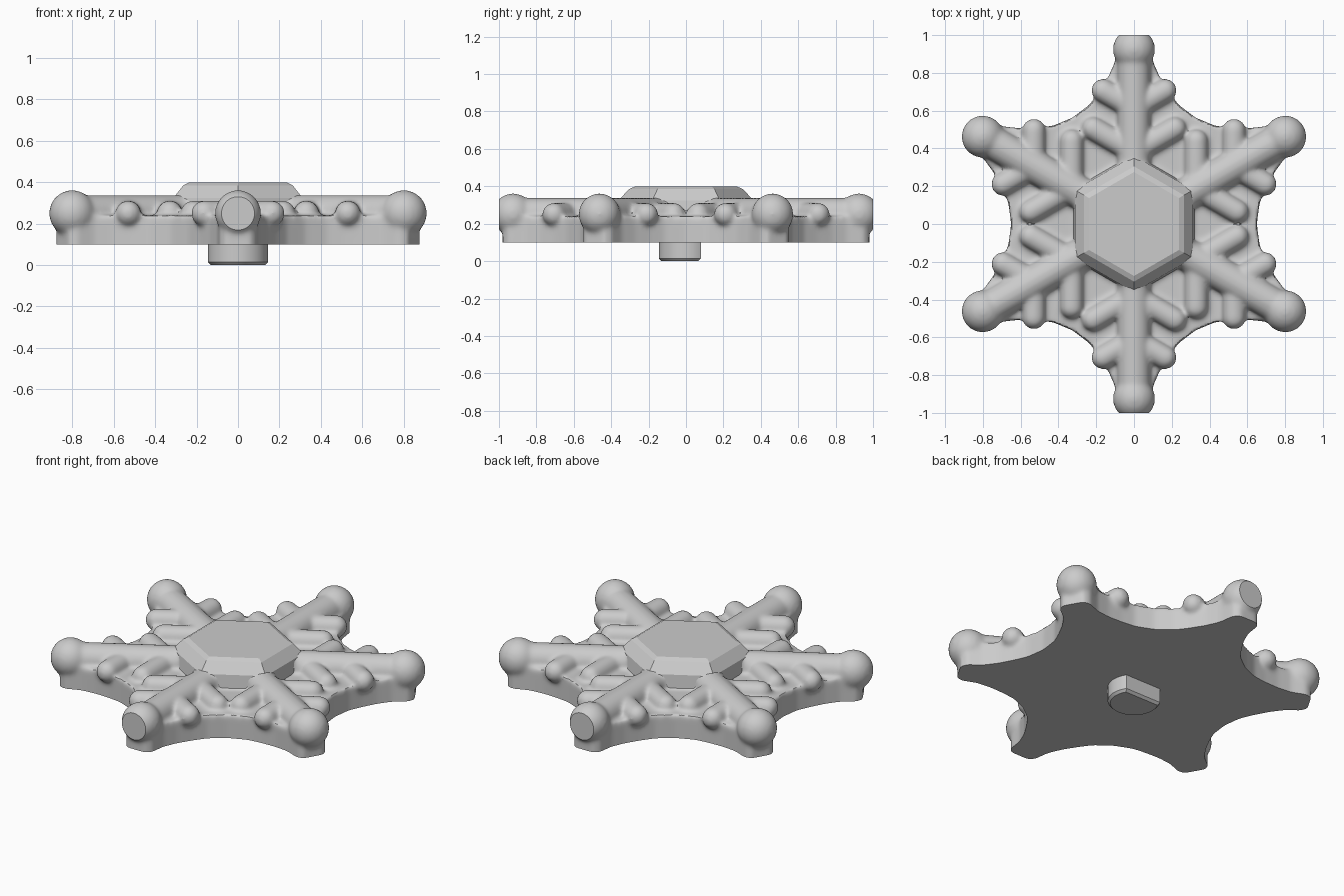
import bpy, bmesh, math
from mathutils import Vector, Matrix

if "Cube" in bpy.data.objects:
    bpy.data.objects.remove(bpy.data.objects["Cube"], do_unlink=True)

grey = bpy.data.materials.new("plain grey")
grey.use_nodes = True
grey.diffuse_color = (0.6, 0.6, 0.6, 1)
grey.node_tree.nodes["Principled BSDF"].inputs["Base Color"].default_value = (0.6, 0.6, 0.6, 1)

MID = 0.25      # height of the arm centre lines
UNDER = 0.1     # height of the flat underside


def finish(name, bm, angle):
    bmesh.ops.recalc_face_normals(bm, faces=bm.faces[:])
    mesh = bpy.data.meshes.new(name)
    bm.to_mesh(mesh)
    bm.free()
    mesh.materials.append(grey)
    obj = bpy.data.objects.new(name, mesh)
    bpy.context.collection.objects.link(obj)
    bpy.ops.object.select_all(action='DESELECT')
    obj.select_set(True)
    bpy.context.view_layer.objects.active = obj
    bpy.ops.object.shade_smooth_by_angle(angle=math.radians(angle))
    return obj


def ball(bm, centre, r):
    bmesh.ops.create_uvsphere(bm, u_segments=24, v_segments=16, radius=r,
                              matrix=Matrix.Translation(centre))


def bar(bm, a, b, r):
    """Round bar with ball ends."""
    a, b = Vector(a), Vector(b)
    turn = (b - a).to_track_quat('Z', 'Y').to_matrix().to_4x4()
    bmesh.ops.create_cone(bm, cap_ends=True, segments=24, radius1=r, radius2=r,
                          depth=(b - a).length,
                          matrix=Matrix.Translation((a + b) / 2) @ turn)
    ball(bm, a, r)
    ball(bm, b, r)


def prism(bm, points, z0, z1):
    face = bm.faces.new([bm.verts.new((x, y, z0)) for x, y in points])
    new = bmesh.ops.extrude_face_region(bm, geom=[face])["geom"]
    bmesh.ops.translate(bm, vec=(0, 0, z1 - z0),
                        verts=[v for v in new if isinstance(v, bmesh.types.BMVert)])


def hexagon(bm, levels):
    """Stack of hexagon rings, given as (radius, z), with end caps."""
    rings = []
    for r, z in levels:
        rings.append([bm.verts.new((r * math.cos(a), r * math.sin(a), z))
                      for a in (math.radians(30 + 60 * i) for i in range(6))])
    for lo, hi in zip(rings, rings[1:]):
        for i in range(6):
            j = (i + 1) % 6
            bm.faces.new((lo[i], lo[j], hi[j], hi[i]))
    bm.faces.new(rings[0][::-1])
    bm.faces.new(rings[-1])


def trim(bm, point, normal):
    """Cut away what lies behind the plane and cap the cut."""
    cut = bmesh.ops.bisect_plane(bm, geom=bm.verts[:] + bm.edges[:] + bm.faces[:],
                                 plane_co=point, plane_no=normal, clear_inner=True)
    edges = [e for e in cut["geom_cut"] if isinstance(e, bmesh.types.BMEdge)]
    bmesh.ops.holes_fill(bm, edges=edges, sides=0)


# Star plate outline: half an arm, mirrored and repeated
half = [(0.563, 0.325), (0.632, 0.235), (0.7, 0.185), (0.78, 0.135),
        (0.86, 0.1), (0.95, 0.088), (0.98, 0.06)]
arm = [(u, -v) for u, v in half] + [(u, v) for u, v in reversed(half[1:])]
outline = []
for i in range(6):
    a = math.radians(30 + 60 * i)
    outline += [(u * math.cos(a) - v * math.sin(a), u * math.sin(a) + v * math.cos(a))
                for u, v in arm]
bm = bmesh.new()
prism(bm, outline, 0.0, 0.24)

# Arms with ball tips and two pairs of branches
for i in range(6):
    a = math.radians(30 + 60 * i)
    along = Vector((math.cos(a), math.sin(a), 0))
    up = Vector((0, 0, MID))
    bar(bm, up, along * 0.92 + up, 0.088)
    ball(bm, along * 0.925 + up, 0.112)
    for start, length in ((0.381, 0.25), (0.612, 0.19)):
        for side in (-1, 1):
            b = a + side * math.radians(60)
            root = along * start + up
            bar(bm, root, root + Vector((math.cos(b), math.sin(b), 0)) * length, 0.062)
hexagon(bm, [(0.36, 0.15), (0.36, 0.32), (0.27, 0.38)])

# Melt the parts together, soften, then trim the underside and the end tips
blob = finish("rough_body", bm, 30)
remesh = blob.modifiers.new("merge", 'REMESH')
remesh.mode = 'VOXEL'
remesh.voxel_size = 0.012
soften = blob.modifiers.new("soften", 'SMOOTH')
soften.factor = 0.5
soften.iterations = 9
deps = bpy.context.evaluated_depsgraph_get()
melted = bpy.data.meshes.new_from_object(blob.evaluated_get(deps))
bm = bmesh.new()
bm.from_mesh(melted)
bpy.data.objects.remove(blob, do_unlink=True)
bpy.data.meshes.remove(melted)
trim(bm, (0, 1, 0), (0, -1, 0))
trim(bm, (0, -1, 0), (0, 1, 0))
trim(bm, (0, 0, UNDER), (0, 0, 1))
finish("snowflake_body", bm, 35)

# Raised hexagonal hub
bm = bmesh.new()
hexagon(bm, [(0.375, 0.22), (0.36, 0.325), (0.305, 0.385), (0.275, 0.398)])
finish("hub", bm, 20)

# Peg below: a round post with one flat side and a bevelled end
R, FLAT = 0.145, 0.08
start = math.asin(FLAT / R)
steps = 40
sweep = math.pi + 2 * start
shape = [(R * math.cos(start - sweep * k / steps), R * math.sin(start - sweep * k / steps))
         for k in range(steps + 1)]
bm = bmesh.new()
prism(bm, shape, 0.0, 0.13)
rim = [e for e in bm.edges if all(v.co.z < 0.001 for v in e.verts)]
bmesh.ops.bevel(bm, geom=rim, offset=0.014, segments=1, affect='EDGES')
finish("peg", bm, 30)
